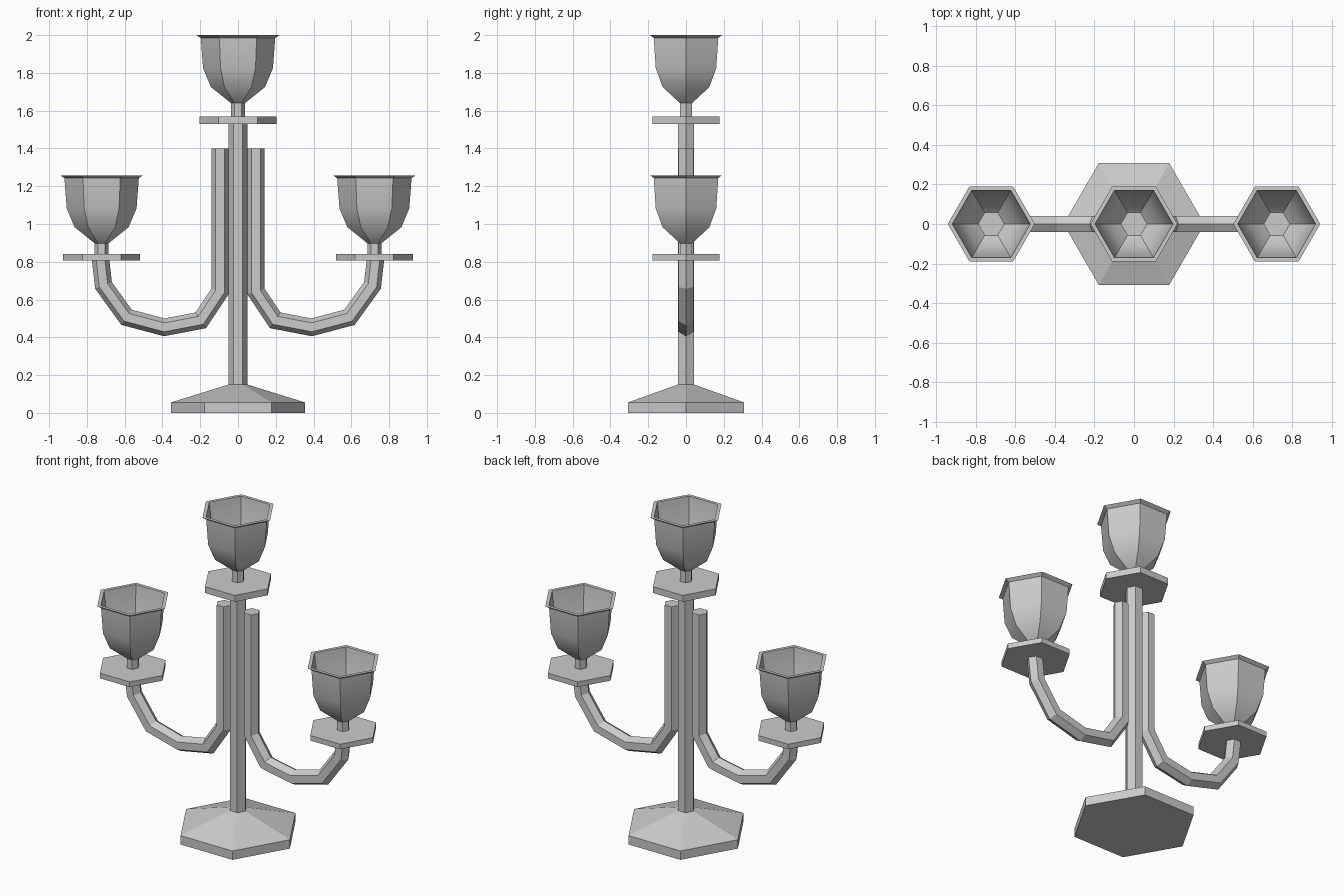
import bpy, bmesh, math
from mathutils import Vector

if "Cube" in bpy.data.objects:
    bpy.data.objects.remove(bpy.data.objects["Cube"])

SIDES = 6
ANGLES = [math.tau * i / SIDES for i in range(SIDES)]


def skin(name, rings):
    """Bridge successive hexagonal rings and cap both ends."""
    bm = bmesh.new()
    loops = [[bm.verts.new(p) for p in ring] for ring in rings]
    for a, b in zip(loops, loops[1:]):
        for i in range(SIDES):
            j = (i + 1) % SIDES
            bm.faces.new((a[i], a[j], b[j], b[i]))
    bm.faces.new(loops[0])
    bm.faces.new(loops[-1])
    bmesh.ops.recalc_face_normals(bm, faces=bm.faces)
    mesh = bpy.data.meshes.new(name)
    bm.to_mesh(mesh)
    bm.free()
    obj = bpy.data.objects.new(name, mesh)
    bpy.context.collection.objects.link(obj)
    return obj


def lathe(name, profile, x=0.0, z=0.0):
    """Six-sided turned part from (radius, height) points."""
    return skin(name, [[(x + r * math.cos(a), r * math.sin(a), z + h)
                        for a in ANGLES] for r, h in profile])


def sweep(name, path, radius, side):
    """Six-sided tube with mitred joints along an (x, z) path."""
    pts = [Vector((side * x, 0, z)) for x, z in path]
    rings = []
    for i, p in enumerate(pts):
        d_in = (p - pts[max(i - 1, 0)]).normalized()
        d_out = (pts[min(i + 1, len(pts) - 1)] - p).normalized()
        t = (d_in + d_out).normalized()
        stretch = 1 / t.dot(d_out if d_out.length else d_in)
        n = Vector((t.z, 0, -t.x)) * stretch
        rings.append([p + n * radius * math.cos(a)
                      + Vector((0, radius * math.sin(a), 0)) for a in ANGLES])
    return skin(name, rings)


# Cup with neck, flared lip and hollow inside; heights relative to the rim
CUP = [(0.037, -0.36), (0.143, -0.275), (0.185, -0.175), (0.197, -0.015),
       (0.22, 0), (0.197, 0), (0.175, -0.175), (0.133, -0.265), (0.066, -0.32)]


def candle_cup(label, x, rim, plate_bottom, plate_top):
    neck = [(0.037, plate_top - 0.01 - rim)]
    cup = lathe(label + "_cup", neck + CUP, x, rim)
    bpy.ops.object.select_all(action='DESELECT')
    cup.select_set(True)
    bpy.context.view_layer.objects.active = cup
    bpy.ops.object.shade_smooth_by_angle(angle=math.radians(35))
    # drip plate
    lathe(label + "_drip_plate", [(0.204, plate_bottom), (0.204, plate_top)], x)


# Base and central stem
lathe("base", [(0.356, 0), (0.356, 0.055), (0.05, 0.15)])
lathe("stem", [(0.05, 0.14), (0.05, 1.54)])
candle_cup("centre", 0, 2.0, 1.53, 1.57)

# Curved side arms with their cups
ARM = [(0.095, 1.40), (0.095, 0.643), (0.197, 0.49), (0.39, 0.453),
       (0.59, 0.506), (0.712, 0.675), (0.728, 0.815)]
for label, side in (("left", -1), ("right", 1)):
    sweep(label + "_arm", ARM, 0.046, side)
    candle_cup(label, side * 0.722, 1.258, 0.808, 0.84)
